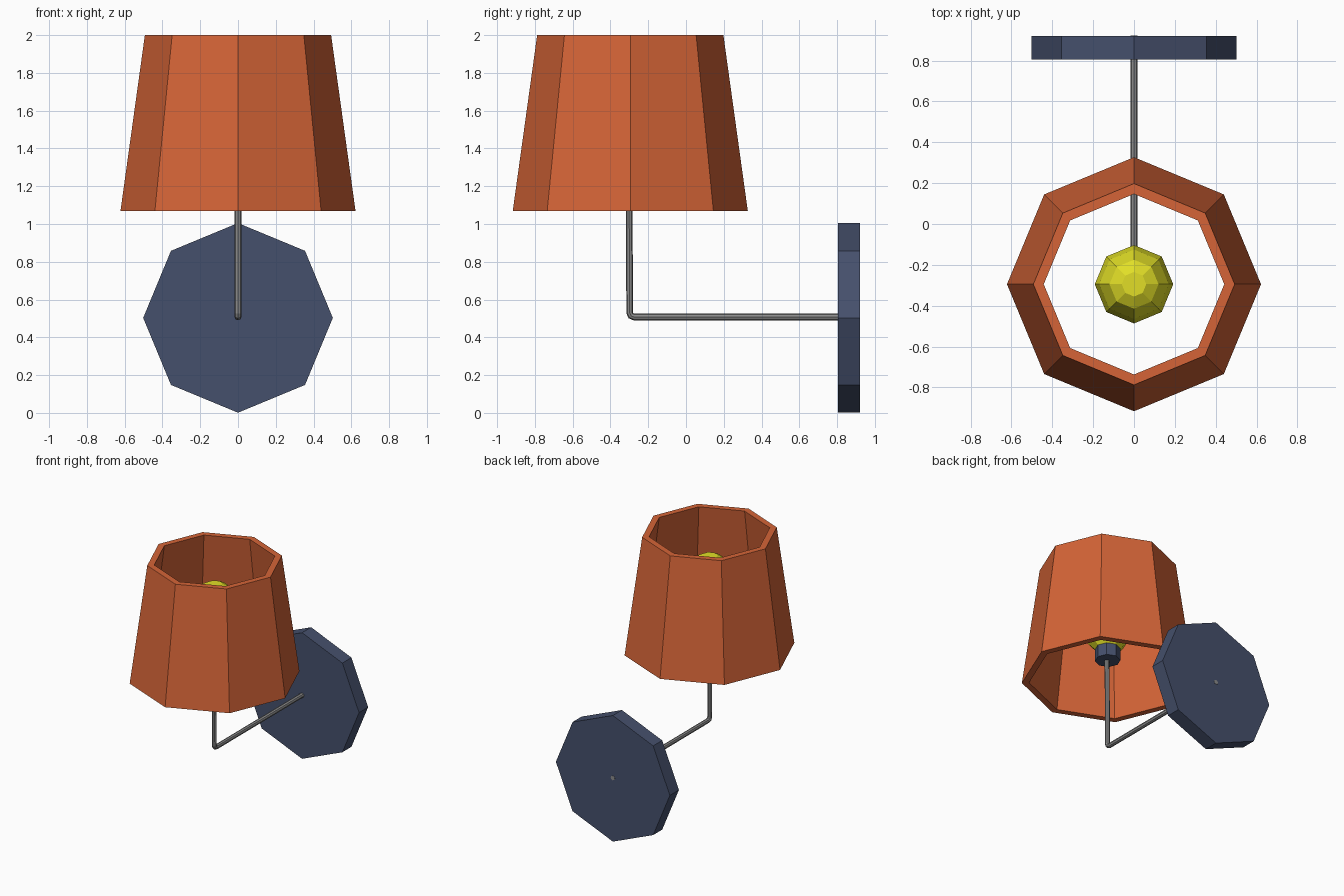
import bpy, bmesh, math
from mathutils import Matrix

if "Cube" in bpy.data.objects:
    bpy.data.objects.remove(bpy.data.objects["Cube"])

SIDES = 8
LAMP_Y = -0.295   # centre line of shade, bulb and socket
PLATE_Z = 0.503   # height of the wall plate centre


def material(name, rgb):
    m = bpy.data.materials.new(name)
    m.diffuse_color = (*rgb, 1)
    m.use_nodes = True
    m.node_tree.nodes["Principled BSDF"].inputs["Base Color"].default_value = m.diffuse_color
    return m


ORANGE = material("orange shade", (0.66, 0.127, 0.038))
NAVY = material("slate blue", (0.06, 0.08, 0.15))
YELLOW = material("bulb yellow", (0.75, 0.73, 0.02))
GREY = material("metal grey", (0.26, 0.26, 0.26))


def lathe(name, profile, mat, closed=False, matrix=Matrix()):
    """Spin (radius, height) points into a flat-sided octagonal part."""
    bm = bmesh.new()
    rings = []
    for r, z in profile:
        rings.append([bm.verts.new((r * math.cos(2 * math.pi * i / SIDES),
                                    r * math.sin(2 * math.pi * i / SIDES), z))
                      for i in range(SIDES)])
    pairs = list(zip(rings, rings[1:]))
    if closed:
        pairs.append((rings[-1], rings[0]))
    else:
        bm.faces.new(rings[0][::-1])
        bm.faces.new(rings[-1])
    for a, b in pairs:
        for i in range(SIDES):
            j = (i + 1) % SIDES
            bm.faces.new((a[i], a[j], b[j], b[i]))
    bm.transform(matrix)
    bmesh.ops.recalc_face_normals(bm, faces=bm.faces)
    me = bpy.data.meshes.new(name)
    bm.to_mesh(me)
    bm.free()
    me.materials.append(mat)
    ob = bpy.data.objects.new(name, me)
    bpy.context.collection.objects.link(ob)
    return ob


lamp = Matrix.Translation((0, LAMP_Y, 0))

# Hollow tapered shade, open at both ends
lathe("shade", [(0.622, 1.07), (0.493, 2.0), (0.442, 2.0), (0.57, 1.07)],
      ORANGE, closed=True, matrix=lamp)

# Bulb and its socket
lathe("bulb", [(0.07, 1.30), (0.14, 1.37), (0.187, 1.47), (0.192, 1.58),
               (0.17, 1.69), (0.12, 1.78), (0.06, 1.815)], YELLOW, matrix=lamp)
lathe("socket", [(0.092, 1.225), (0.092, 1.335)], NAVY, matrix=lamp)

# Wall plate, axis turned to face along y
lathe("wall_plate", [(0.502, -0.057), (0.502, 0.057)], NAVY,
      matrix=Matrix.Translation((0, 0.863, PLATE_Z)) @ Matrix.Rotation(math.pi / 2, 4, 'X'))

# Bent arm from the back of the plate up to the socket
path = [(0.922, 0.508), (-0.275, 0.508), (-0.291, 0.514),
        (-0.298, 0.53), (-0.302, 1.26)]
cu = bpy.data.curves.new("arm", 'CURVE')
cu.dimensions = '3D'
cu.bevel_depth = 0.018
cu.bevel_resolution = 2
cu.use_fill_caps = True
sp = cu.splines.new('POLY')
sp.points.add(len(path) - 1)
for p, (y, z) in zip(sp.points, path):
    p.co = (0, y, z, 1)
sp.use_smooth = False
cu.materials.append(GREY)
arm = bpy.data.objects.new("arm", cu)
bpy.context.collection.objects.link(arm)
